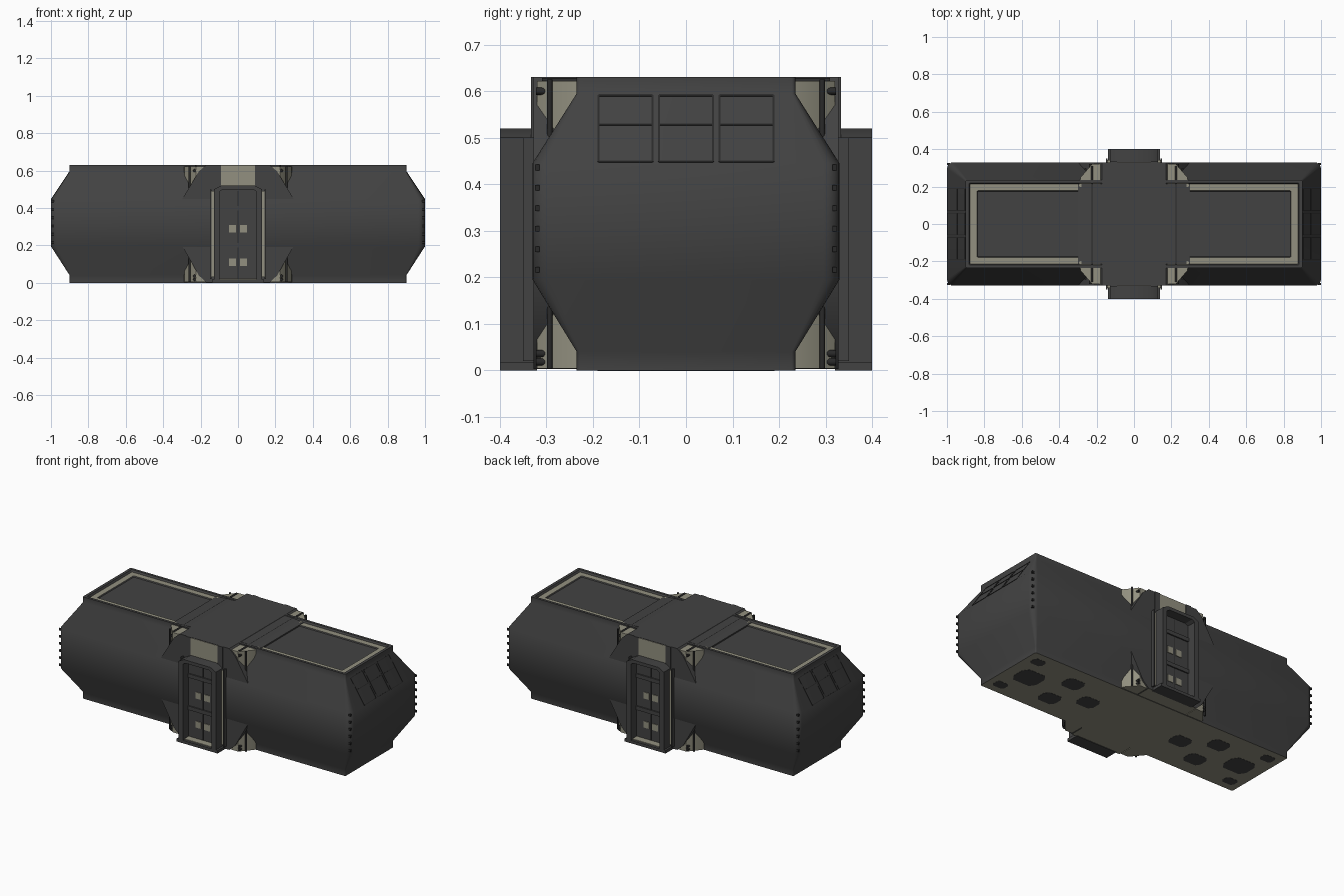
import bpy, bmesh, math
from mathutils import Vector

if "Cube" in bpy.data.objects:
    bpy.data.objects.remove(bpy.data.objects["Cube"])


def mat(name, c):
    m = bpy.data.materials.new(name)
    m.diffuse_color = (*c, 1)
    m.use_nodes = True
    m.node_tree.nodes["Principled BSDF"].inputs["Base Color"].default_value = m.diffuse_color
    return m


DARK = mat("dark_grey", (0.055, 0.055, 0.055))
BEIGE = mat("warm_beige", (0.29, 0.28, 0.215))
BLACK = mat("near_black", (0.022, 0.022, 0.022))


def finish(bm, name, mats, angle=30):
    bmesh.ops.recalc_face_normals(bm, faces=bm.faces)
    me = bpy.data.meshes.new(name)
    bm.to_mesh(me)
    bm.free()
    for m in mats:
        me.materials.append(m)
    ob = bpy.data.objects.new(name, me)
    bpy.context.collection.objects.link(ob)
    bpy.ops.object.select_all(action='DESELECT')
    ob.select_set(True)
    bpy.context.view_layer.objects.active = ob
    bpy.ops.object.shade_smooth_by_angle(angle=math.radians(angle))
    return ob


def prism(name, pts, axis, a, b, m):
    """Extrude a 2D profile along an axis (x: pts=yz, y: pts=xz, z: pts=xy)."""
    bm = bmesh.new()

    def at(p, t):
        return {'x': (t, p[0], p[1]), 'y': (p[0], t, p[1]), 'z': (p[0], p[1], t)}[axis]
    lo = [bm.verts.new(at(p, a)) for p in pts]
    hi = [bm.verts.new(at(p, b)) for p in pts]
    bm.faces.new(lo)
    bm.faces.new(hi)
    for i in range(len(pts)):
        j = (i + 1) % len(pts)
        bm.faces.new((lo[i], lo[j], hi[j], hi[i]))
    return finish(bm, name, [m])


def box(name, x0, x1, y0, y1, z0, z1, m):
    return prism(name, [(x0, y0), (x1, y0), (x1, y1), (x0, y1)], 'z', z0, z1, m)


def rod(name, p, q, r, m):
    bm = bmesh.new()
    d = Vector(q) - Vector(p)
    bmesh.ops.create_cone(bm, cap_ends=True, segments=10, radius1=r, radius2=r, depth=d.length)
    bmesh.ops.rotate(bm, verts=bm.verts, matrix=d.to_track_quat('Z', 'Y').to_matrix())
    bmesh.ops.translate(bm, verts=bm.verts, vec=(Vector(p) + Vector(q)) / 2)
    return finish(bm, name, [m], 50)


def ring(hx, hy, r, n=4):
    out = []
    for k, (sx, sy) in enumerate([(1, 1), (-1, 1), (-1, -1), (1, -1)]):
        for i in range(n + 1):
            t = math.pi / 2 * (k + i / n)
            out.append((sx * (hx - r) + r * math.cos(t), sy * (hy - r) + r * math.sin(t)))
    return out


# Main hull: stacked rounded rectangles (half x, half y, z, corner radius, band material)
levels = [(.90, .235, 0, .008, 0), (.90, .235, .04, .008, 0), (1, .33, .195, .035, 0),
          (1, .33, .445, .035, 0), (.90, .235, .595, .008, 0), (.90, .235, .63, .008, 0),
          (.882, .219, .63, .006, 0), (.876, .214, .618, .006, 0), (.84, .178, .618, .006, 1),
          (.836, .174, .612, .006, 0)]
bm = bmesh.new()
rings = [[bm.verts.new((x, y, z)) for x, y in ring(hx, hy, r)] for hx, hy, z, r, _ in levels]
bm.faces.new(rings[0]).material_index = 1
bm.faces.new(rings[-1])
for k in range(1, len(rings)):
    a, b = rings[k - 1], rings[k]
    for i in range(len(a)):
        j = (i + 1) % len(a)
        bm.faces.new((a[i], a[j], b[j], b[i])).material_index = levels[k][4]
finish(bm, "main_hull", [DARK, BEIGE], 40)

# Central cross section with octagonal profile
half = [(.17, .003), (.21, .04), (.30, .2), (.30, .445), (.21, .595), (.17, .63)]
core = prism("central_section", half + [(-x, z) for x, z in reversed(half)], 'y', -.328, .328, DARK)
core.data.materials.append(BEIGE)
for f in core.data.polygons:
    if f.normal.z < -.9:
        f.material_index = 1
prism("roof_saddle", [(-.3, .6), (.3, .6), (.3, .62), (.23, .627), (.17, .629),
                      (-.17, .629), (-.23, .627), (-.3, .62)], 'y', -.213, .213, DARK)

for sx in (-1, 1):
    for sy in (-1, 1):
        # Beige corner braces, top and bottom
        tri = [(sx * x, sy * y) for x, y in [(.175, .18), (.295, .2), (.285, .25), (.225, .32), (.175, .32)]]
        for z0, z1 in ((.46, .622), (.004, .18)):
            prism("corner_brace", tri, 'z', z0, z1, BEIGE)
        # Rods around the braces
        for z in (.6, .018, .036):
            rod("cross_rod", (sx * .232, sy * .235, z), (sx * .232, sy * .322, z), .008, BLACK)
        rod("long_rod", (sx * .175, sy * .225, .62), (sx * .3, sy * .225, .62), .007, BLACK)
        for z0, z1 in ((.47, .625), (.004, .17)):
            rod("upright_rod", (sx * .26, sy * .293, z0), (sx * .26, sy * .293, z1), .006, BLACK)
        # Rivets on the end corners
        for i in range(6):
            z = .21 + i * .044
            box("corner_rivet", sx * .985, sx * 1.0, sy * .315, sy * .325, z, z + .012, BLACK)
    # Roof rod spanning the joint
    rod("roof_joint_rod", (sx * .225, -.31, .622), (sx * .225, .31, .622), .006, BLACK)

    # Outlined panels on the upper end slope
    def slope(t, off):
        return (sx * (1 - .1 * t + off * .83), .445 + .15 * t + off * .55)
    for yc in (-.13, 0, .13):
        for t0, t1, w in ((.96, .985, .058), (.54, .56, .058), (.01, .03, .058)):
            prism("panel_seam", [slope(t0, -.003), slope(t0, .002), slope(t1, .002), slope(t1, -.003)],
                  'y', yc - w, yc + w, BLACK)
        for s in (-1, 1):
            prism("panel_side_seam", [slope(.02, -.003), slope(.02, .0015), slope(.97, .0015), slope(.97, -.003)],
                  'y', yc + s * .058 - .002, yc + s * .058 + .002, BLACK)

    # Dark hexagonal hatches under the hull
    for x, y, rx, ry in ((.75, 0, .08, .07), (.52, .1, .06, .05), (.52, -.1, .06, .05),
                         (.33, 0, .06, .05), (.82, .16, .04, .03), (.82, -.16, .04, .03)):
        hexa = [(sx * x + rx * c, y + ry * d) for c, d in
                [(1, .5), (.7, 1), (-.7, 1), (-1, .5), (-1, -.5), (-.7, -1), (.7, -1), (1, -.5)]]
        prism("belly_hatch", hexa, 'z', -.001, .004, DARK)

# Doorways on both long sides
for s in (-1, 1):
    def dbox(name, x0, x1, y0, y1, z0, z1, m):
        return box(name, x0, x1, s * y0, s * y1, z0, z1, m)
    dbox("door_step", -.14, .14, .32, .4, 0, .018, DARK)
    dbox("door_floor", -.1, .1, .33, .385, .018, .022, BEIGE)
    dbox("door_leaf", -.105, .105, .32, .342, .02, .5, DARK)
    dbox("door_seam", -.002, .002, .34, .344, .02, .49, BLACK)
    for z in (.11, .29):
        for x in (-.03, .03):
            dbox("door_light", x - .019, x + .019, .34, .346, z - .02, z + .02, BEIGE)
    # Door ribs
    for z in (.2, .4):
        dbox("door_rib", -.1, .1, .34, .35, z - .012, z + .012, DARK)
    # Side pillars with beige outer trim
    for sx in (-1, 1):
        dbox("door_pillar", sx * .098, sx * .128, .32, .4, .01, .5, DARK)
        dbox("pillar_trim", sx * .128, sx * .142, .32, .342, .03, .49, BEIGE)
        dbox("trim_edge", sx * .142, sx * .15, .32, .35, .02, .5, DARK)
    # Hood with chamfered corners
    prism("door_hood", [(-.128, .47), (-.08, .5), (.08, .5), (.128, .47), (.128, .5), (.09, .52), (-.09, .52),
                        (-.128, .5)], 'y', s * .32, s * .4, DARK)
    # Beige lintel and its dark side cheeks
    dbox("lintel", -.092, .092, .32, .331, .51, .628, BEIGE)
    for sx in (-1, 1):
        dbox("lintel_cheek", sx * .092, sx * .128, .32, .333, .5, .63, DARK)
